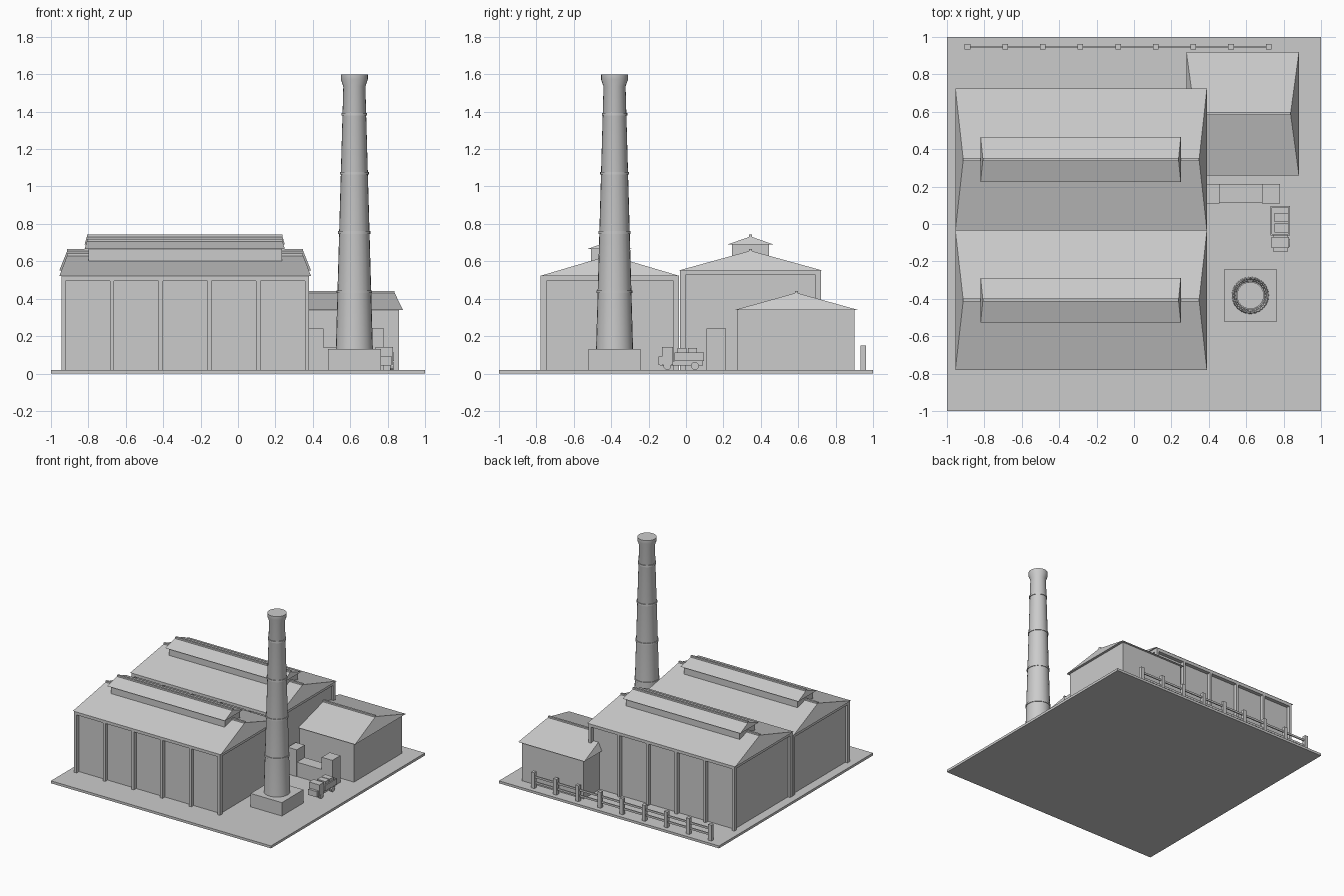
import bpy, bmesh, math

cube = bpy.data.objects.get("Cube")
if cube:
    bpy.data.objects.remove(cube, do_unlink=True)

grey = bpy.data.materials.new("plain grey")
grey.use_nodes = True
grey.diffuse_color = (0.6, 0.6, 0.6, 1)
grey.node_tree.nodes["Principled BSDF"].inputs["Base Color"].default_value = (0.6, 0.6, 0.6, 1)

GROUND = 0.02


def finish(name, bm):
    bmesh.ops.recalc_face_normals(bm, faces=bm.faces)
    mesh = bpy.data.meshes.new(name)
    bm.to_mesh(mesh)
    bm.free()
    mesh.materials.append(grey)
    obj = bpy.data.objects.new(name, mesh)
    bpy.context.collection.objects.link(obj)
    return obj


def box(name, x0, x1, y0, y1, z0, z1):
    bm = bmesh.new()
    bmesh.ops.create_cube(bm, size=1)
    for v in bm.verts:
        v.co = ((x0 + x1) / 2 + v.co.x * (x1 - x0),
                (y0 + y1) / 2 + v.co.y * (y1 - y0),
                (z0 + z1) / 2 + v.co.z * (z1 - z0))
    return finish(name, bm)


def roof(name, x0, x1, y0, y1, z0, z1, inset):
    """Ridge along x, with slightly leaning ends and a thin ridge cap."""
    ym = (y0 + y1) / 2
    bm = bmesh.new()
    a, b, c, d, e, f = [bm.verts.new(p) for p in (
        (x0, y0, z0), (x1, y0, z0), (x1, y1, z0), (x0, y1, z0),
        (x0 + inset, ym, z1), (x1 - inset, ym, z1))]
    for face in ((a, b, c, d), (a, b, f, e), (c, d, e, f), (b, c, f), (d, a, e)):
        bm.faces.new(face)
    finish(name, bm)
    box(name + "_ridge_cap", x0 + inset, x1 - inset, ym - 0.008, ym + 0.008, z1 - 0.012, z1 + 0.01)


def lathe(name, x, y, profile, sides):
    """Closed turned shape from (radius, height) pairs."""
    bm = bmesh.new()
    rings = []
    for r, z in profile:
        rings.append([bm.verts.new((x + r * math.cos(i * math.tau / sides),
                                    y + r * math.sin(i * math.tau / sides), z))
                      for i in range(sides)])
    for lo, hi in zip(rings, rings[1:]):
        for i in range(sides):
            j = (i + 1) % sides
            bm.faces.new((lo[i], lo[j], hi[j], hi[i]))
    bm.faces.new(rings[0])
    bm.faces.new(rings[-1])
    obj = finish(name, bm)
    bpy.ops.object.select_all(action='DESELECT')
    obj.select_set(True)
    bpy.context.view_layer.objects.active = obj
    bpy.ops.object.shade_smooth_by_angle(angle=math.radians(25))
    return obj


def hall(name, y0, y1, eave, ridge):
    """Long hall with pilasters, top beams, roof and raised roof light."""
    box(name + "_walls", -0.925, 0.365, y0 + 0.03, y1 - 0.03, GROUND, eave)
    for side, ya, yb in (("front", y0, y0 + 0.03), ("back", y1 - 0.03, y1)):
        box(f"{name}_{side}_beam", -0.945, 0.38, ya, yb, eave - 0.026, eave)
        for i in range(6):
            x = -0.934 + i * 0.2606
            box(f"{name}_{side}_pilaster_{i + 1}", x - 0.011, x + 0.011, ya, yb, GROUND, eave - 0.02)
    for side, xa, xb in (("right", -0.945, -0.925), ("left", 0.365, 0.38)):
        box(f"{name}_{side}_beam", xa, xb, y0 + 0.01, y1 - 0.01, eave - 0.026, eave)
    roof(name + "_roof", -0.955, 0.39, y0 - 0.003, y1 + 0.003, eave, ridge, 0.042)
    ym = (y0 + y1) / 2
    box(name + "_roof_light_walls", -0.8, 0.235, ym - 0.1, ym + 0.1, ridge - 0.04, ridge + 0.036)
    roof(name + "_roof_light_roof", -0.82, 0.25, ym - 0.12, ym + 0.12,
         ridge + 0.034, ridge + 0.076, 0.012)


# Yard slab and the two halls
box("ground_slab", -1, 1, -1, 1, 0, GROUND)
hall("front_hall", -0.777, -0.038, 0.522, 0.632)
hall("back_hall", -0.032, 0.722, 0.552, 0.657)

# Small side building
box("side_building_walls", 0.3, 0.862, 0.275, 0.9, GROUND, 0.34)
roof("side_building_roof", 0.28, 0.882, 0.26, 0.92, 0.34, 0.432, 0.045)

# Chimney on its plinth
CX, CY = 0.622, -0.382
box("chimney_plinth", CX - 0.142, CX + 0.142, CY - 0.14, CY + 0.14, GROUND, 0.13)
lathe("chimney_shaft", CX, CY,
      [(0.099, 0.13), (0.059, 1.535), (0.072, 1.572), (0.072, 1.6)], 24)
for i in range(4):
    z = 0.438 + i * 0.316
    r = 0.103 - 0.0285 * (z - 0.13)
    r = 0.099 - 0.04 * (z - 0.13) / 1.405 + 0.005
    lathe(f"chimney_band_{i + 1}", CX, CY, [(r, z - 0.007), (r, z + 0.007)], 24)

# Low wall with end blocks
box("yard_wall", 0.38, 0.73, 0.113, 0.213, GROUND, 0.138)
box("yard_wall_inner_block", 0.375, 0.457, 0.11, 0.214, GROUND, 0.24)
box("yard_wall_outer_block", 0.684, 0.78, 0.11, 0.214, GROUND, 0.24)

# Truck
box("truck_chassis", 0.745, 0.82, -0.14, 0.092, 0.043, 0.066)
box("truck_bed", 0.73, 0.835, -0.062, 0.095, 0.066, 0.085)
for side, x in (("right", 0.73), ("left", 0.827)):
    box(f"truck_{side}_board", x, x + 0.008, -0.062, 0.095, 0.08, 0.113)
for end, y in (("front", -0.062), ("rear", 0.087)):
    box(f"truck_{end}_board", 0.73, 0.835, y, y + 0.008, 0.08, 0.113)
box("truck_cab", 0.735, 0.83, -0.128, -0.07, 0.045, 0.142)
box("truck_bonnet", 0.742, 0.823, -0.148, -0.12, 0.045, 0.092)
for i, y in enumerate((-0.045, 0.01)):
    box(f"truck_crate_{i + 1}", 0.75, 0.826, y, y + 0.048, 0.08, 0.137)
for axle, y in (("front", -0.1), ("rear", 0.048)):
    for side, x in (("right", 0.745), ("left", 0.822)):
        wheel = lathe(f"truck_{axle}_{side}_wheel", 0, 0, [(0.021, -0.01), (0.021, 0.01)], 12)
        wheel.rotation_euler.y = math.pi / 2
        wheel.location = (x, y, GROUND + 0.021)

# Fence along the back edge
for i in range(9):
    x = -0.89 + i * 0.2012
    box(f"fence_post_{i + 1}", x - 0.015, x + 0.015, 0.933, 0.962, GROUND, 0.15)
for name, z in (("lower", 0.065), ("upper", 0.112)):
    box(f"fence_{name}_rail", -0.89, 0.72, 0.943, 0.952, z - 0.008, z + 0.008)
